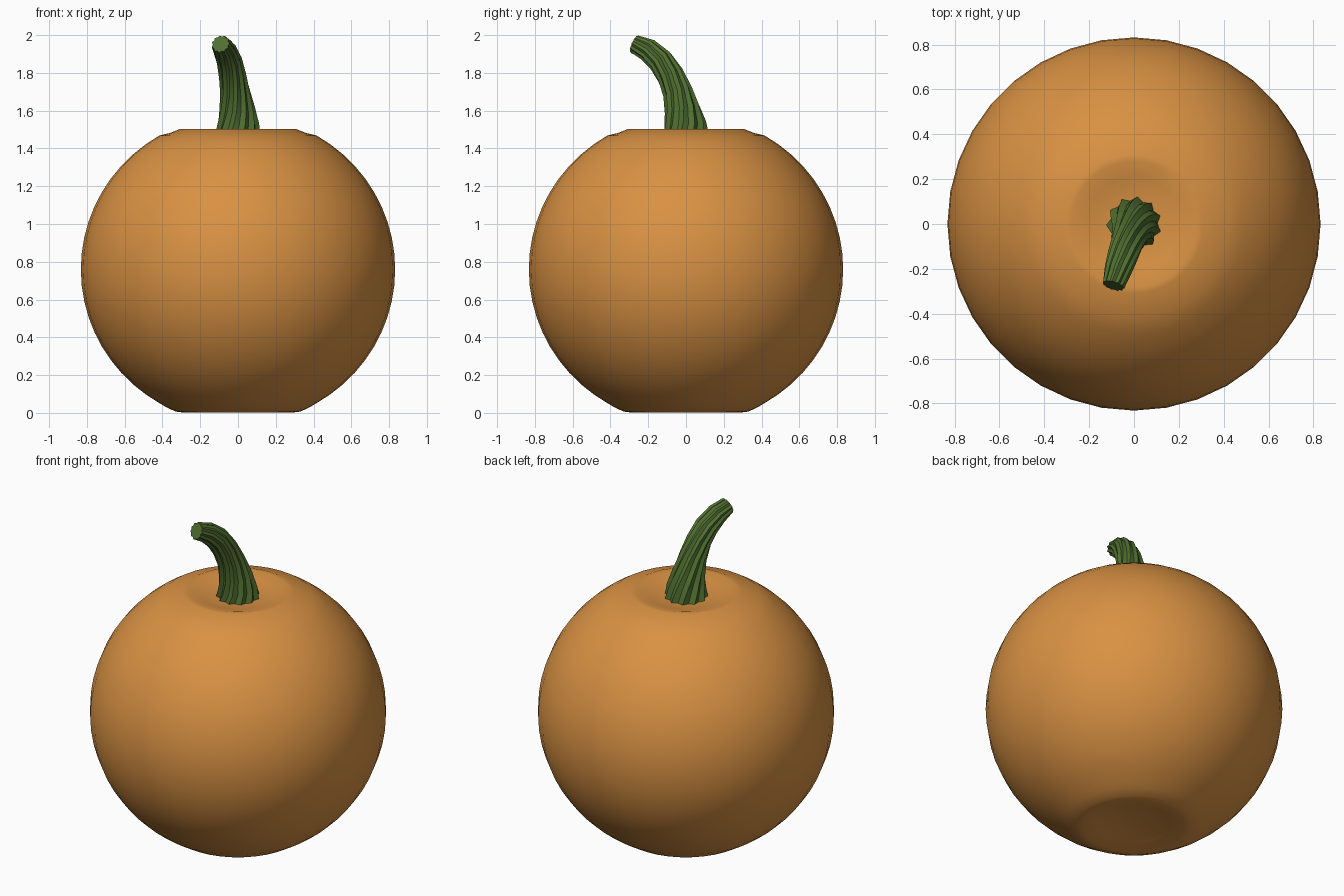
import bpy, bmesh, math
from mathutils import Vector

if "Cube" in bpy.data.objects:
    bpy.data.objects.remove(bpy.data.objects["Cube"])


def material(name, rgb):
    m = bpy.data.materials.new(name)
    m.diffuse_color = (*rgb, 1)
    m.use_nodes = True
    m.node_tree.nodes["Principled BSDF"].inputs["Base Color"].default_value = m.diffuse_color
    return m


def skin(name, rings, mat, angle):
    """Bridge a list of closed rings, cap both ends."""
    bm = bmesh.new()
    loops = [[bm.verts.new(p) for p in ring] for ring in rings]
    n = len(loops[0])
    for a, b in zip(loops, loops[1:]):
        for i in range(n):
            j = (i + 1) % n
            bm.faces.new((a[i], a[j], b[j], b[i]))
    bm.faces.new(loops[0][::-1])
    bm.faces.new(loops[-1])
    bmesh.ops.recalc_face_normals(bm, faces=bm.faces)
    me = bpy.data.meshes.new(name)
    bm.to_mesh(me)
    bm.free()
    ob = bpy.data.objects.new(name, me)
    bpy.context.collection.objects.link(ob)
    me.materials.append(mat)
    bpy.ops.object.select_all(action='DESELECT')
    ob.select_set(True)
    bpy.context.view_layer.objects.active = ob
    bpy.ops.object.shade_smooth_by_angle(angle=math.radians(angle))
    return ob


orange = material("pumpkin_orange", (0.69, 0.285, 0.056))
green = material("stem_green", (0.080, 0.160, 0.030))

# Body: near-spherical lathe with a shallow dimple at both ends
profile = [(0.03, 0.035), (0.12, 0.032), (0.21, 0.018), (0.29, 0.002),
           (0.33, 0.007), (0.38, 0.030)]
for k in range(-10, 11):
    t = math.radians(k * 6)
    profile.append((0.832 * math.cos(t), 0.76 + 0.818 * math.sin(t)))
profile += [(0.36, 1.482), (0.31, 1.502), (0.28, 1.503), (0.21, 1.485),
            (0.12, 1.470), (0.03, 1.467)]
SIDES = 36
body = [[(r * math.cos(2 * math.pi * i / SIDES), r * math.sin(2 * math.pi * i / SIDES), z)
         for i in range(SIDES)] for r, z in profile]
skin("pumpkin_body", body, orange, 60)

# Stem: ribbed, twisted tube along a bent path (x, y, z, radius)
path = [(0, 0, 1.46, 0.125), (0, -0.005, 1.53, 0.112), (-0.005, -0.02, 1.61, 0.095),
        (-0.015, -0.045, 1.70, 0.080), (-0.03, -0.085, 1.79, 0.073),
        (-0.048, -0.135, 1.865, 0.069), (-0.07, -0.20, 1.92, 0.062),
        (-0.092, -0.275, 1.953, 0.050)]
RIBS = 11
rings = []
for k, p in enumerate(path):
    c = Vector(p[:3])
    a, b = path[max(k - 1, 0)], path[min(k + 1, len(path) - 1)]
    d = (Vector(b[:3]) - Vector(a[:3])).normalized()
    if k == 0:
        d = Vector((0, 0, 1))
    u = (Vector((1, 0, 0)) - d * d.x).normalized()
    v = d.cross(u)
    twist = math.radians(80) * k / (len(path) - 1)
    ring = []
    for i in range(RIBS * 2):
        ang = math.pi * i / RIBS + twist
        r = p[3] * (1.0 if i % 2 else 0.85)
        ring.append(c + u * (r * math.cos(ang)) + v * (r * math.sin(ang)))
    rings.append(ring)
skin("stem", rings, green, 30)
